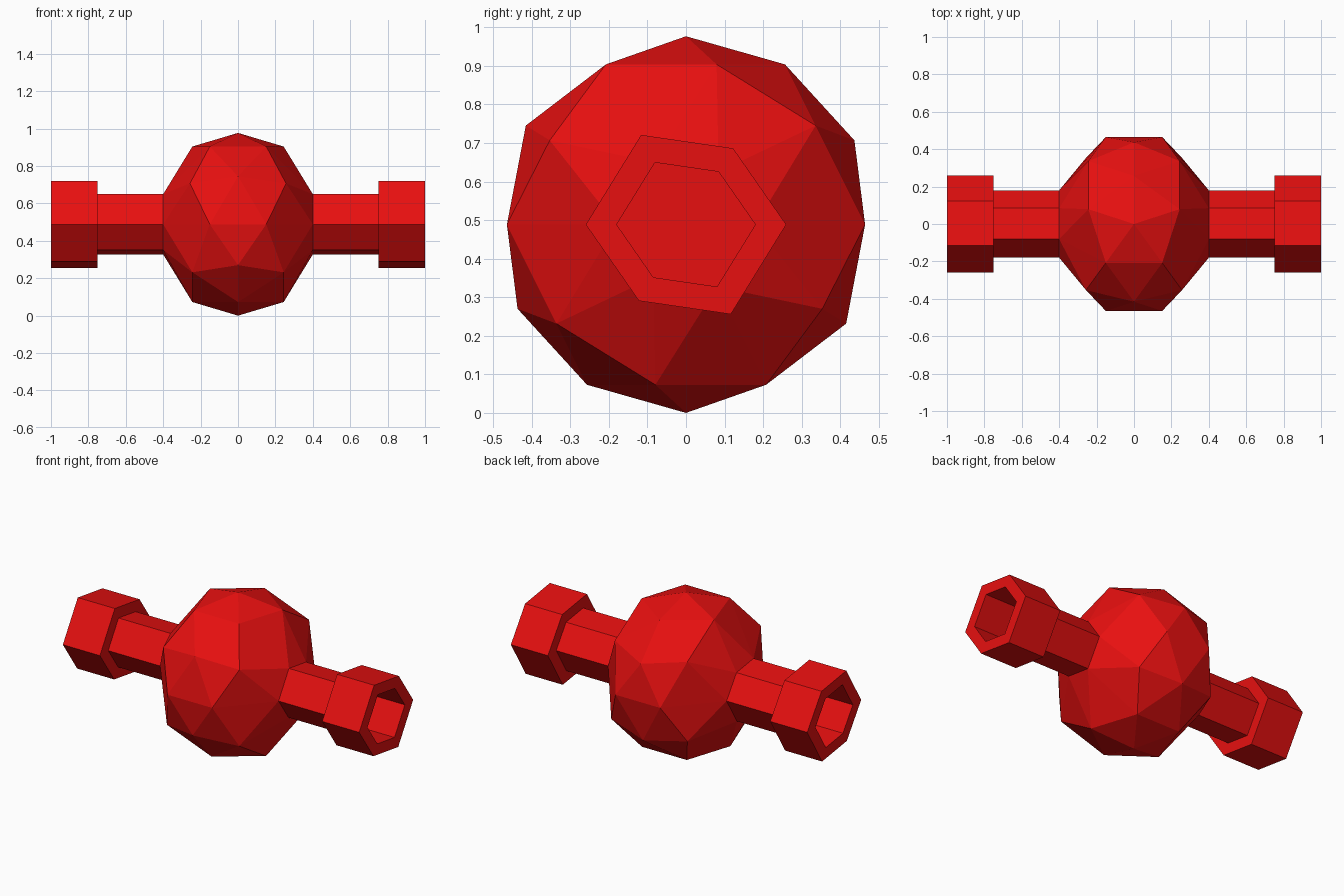
import bpy, bmesh, math
from mathutils import Matrix

if "Cube" in bpy.data.objects:
    bpy.data.objects.remove(bpy.data.objects["Cube"])

R = 0.4885      # body radius, also centre height
TUBE = 0.18     # half width of the pipes
FLANGE = 0.26   # half width of the end collars

red = bpy.data.materials.new("red")
red.diffuse_color = (0.8, 0.005, 0.005, 1)
red.use_nodes = True
red.node_tree.nodes["Principled BSDF"].inputs["Base Color"].default_value = red.diffuse_color

# Faceted ball body
bm = bmesh.new()
bmesh.ops.create_icosphere(bm, subdivisions=2, radius=R,
                           matrix=Matrix.Rotation(math.pi / 2, 4, 'Z'))


def place(verts, x, scale):
    """Flatten a hexagon onto the plane at x and scale it about the pipe axis."""
    for v in verts:
        v.co = (x, v.co.y * scale, v.co.z * scale)


def grow(face, x, scale):
    """Extrude a hexagon to a new position and size."""
    new = bmesh.ops.extrude_discrete_faces(bm, faces=[face])["faces"][0]
    place(new.verts, x, scale)
    return new


# Pipe, collar and socket on each side, grown from the ball
for side in (-1, 1):
    bm.verts.ensure_lookup_table()
    pole = min(bm.verts, key=lambda v: (v.co.x - side * R) ** 2 + v.co.y ** 2 + v.co.z ** 2)
    ring = [e.other_vert(pole) for e in pole.link_edges]
    size = max(abs(v.co.y) for v in ring)
    place(ring, side * 0.4, TUBE / size)
    pole.co = (side * 0.4, 0, 0)
    face = bmesh.ops.dissolve_faces(bm, faces=list(pole.link_faces), use_verts=False)["region"][0]
    wide = FLANGE / TUBE
    for x, scale in ((0.75, 1), (0.75, wide), (1, 1), (1, 1 / wide), (0.75, 1)):
        face = grow(face, side * x, scale)

# Drop any vertices left loose by the dissolve
loose = [v for v in bm.verts if not v.link_faces]
bmesh.ops.delete(bm, geom=loose, context='VERTS')
bmesh.ops.translate(bm, verts=bm.verts, vec=(0, 0, R))
bmesh.ops.recalc_face_normals(bm, faces=bm.faces)

mesh = bpy.data.meshes.new("ball_with_pipes")
bm.to_mesh(mesh)
bm.free()
mesh.materials.append(red)
bpy.context.collection.objects.link(bpy.data.objects.new("ball_with_pipes", mesh))
